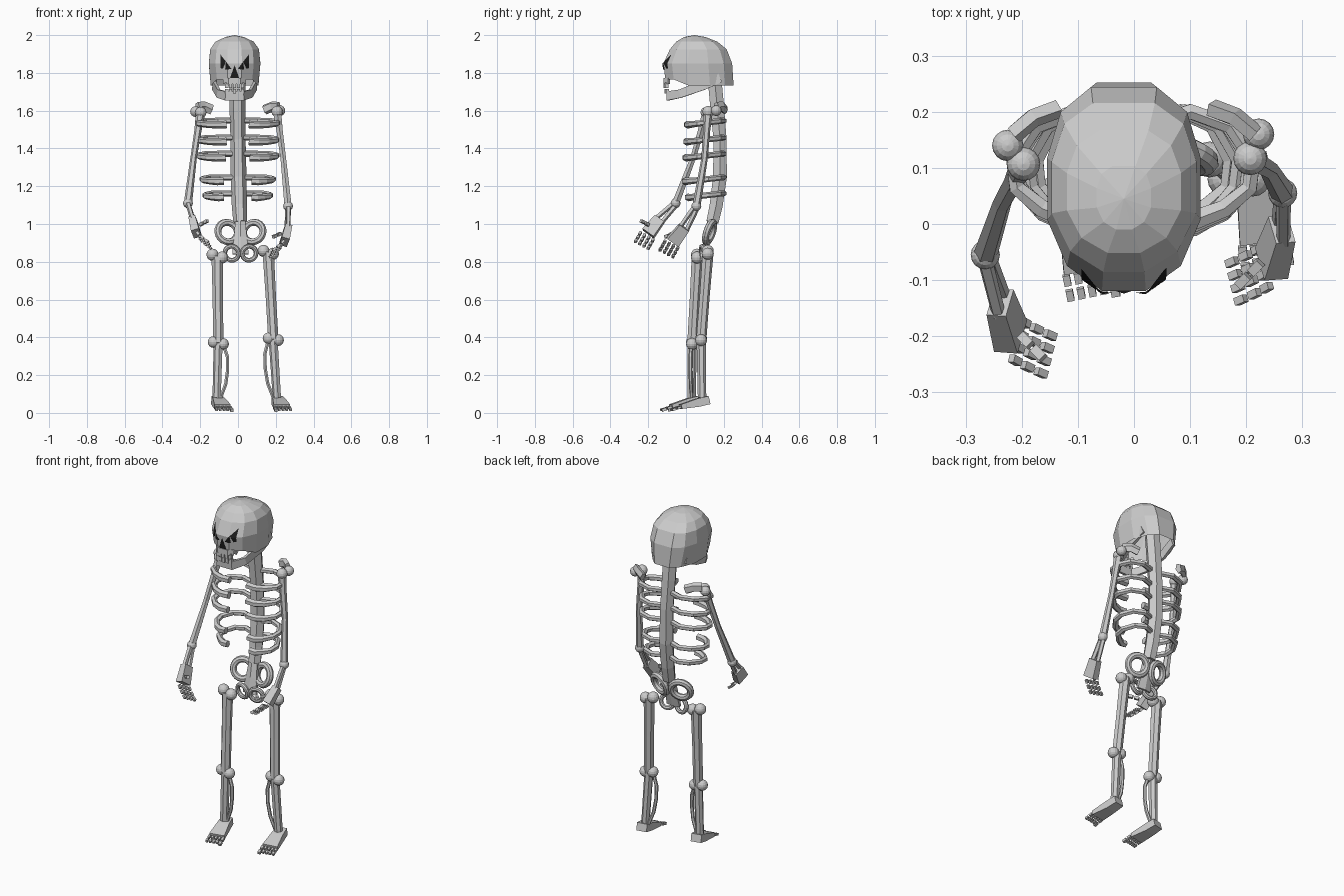
import bpy, bmesh
from math import sin, cos, pi, sqrt
from mathutils import Vector as V
from mathutils.bvhtree import BVHTree

if "Cube" in bpy.data.objects:
    bpy.data.objects.remove(bpy.data.objects["Cube"])


def finish(name, bm, mat=None):
    bmesh.ops.recalc_face_normals(bm, faces=bm.faces)
    me = bpy.data.meshes.new(name)
    bm.to_mesh(me)
    bm.free()
    ob = bpy.data.objects.new(name, me)
    bpy.context.collection.objects.link(ob)
    if mat:
        me.materials.append(mat)
    return ob


def tube(name, pts, radii, sides=6, ref=None):
    """Sweep a polygon along points; a radius may be a number or (across, along ref)."""
    pts = [V(p) for p in pts]
    n = len(pts)
    if not isinstance(radii, list):
        radii = [radii] * n
    tang = [(pts[min(i + 1, n - 1)] - pts[max(i - 1, 0)]).normalized() for i in range(n)]
    if ref is None:
        k = min(range(3), key=lambda a: sum(abs(t[a]) for t in tang))
        ref = [1.0 if a == k else 0.0 for a in range(3)]
    ref = V(ref)
    f = sqrt(2) if sides == 4 else 1
    bm = bmesh.new()
    rings = []
    for p, t, r in zip(pts, tang, radii):
        a, b = r if isinstance(r, tuple) else (r, r)
        s = t.cross(ref).normalized()
        u = s.cross(t)
        rings.append([bm.verts.new(p + s * (a * f * cos(2 * pi * (j + .5) / sides))
                                   + u * (b * f * sin(2 * pi * (j + .5) / sides))) for j in range(sides)])
    for r0, r1 in zip(rings, rings[1:]):
        for j in range(sides):
            k = (j + 1) % sides
            bm.faces.new((r0[j], r0[k], r1[k], r1[j]))
    bm.faces.new(rings[0])
    bm.faces.new(rings[-1])
    return finish(name, bm)


def ball(name, loc, r=.03):
    bpy.ops.mesh.primitive_uv_sphere_add(segments=16, ring_count=8, radius=r, location=loc)
    bpy.context.object.name = name


def ring(name, loc, outer, inner, tilt, turn):
    bpy.ops.mesh.primitive_torus_add(major_segments=20, minor_segments=8, location=loc,
                                     major_radius=(outer + inner) / 2, minor_radius=(outer - inner) / 2,
                                     rotation=(pi / 2 + tilt, 0, turn))
    bpy.context.object.name = name


def digit(name, start, direction, bend, steps, size, gap):
    """Chain of small separate blocks that curls along the bend vector."""
    p, d = V(start), V(direction).normalized()
    for i in range(steps):
        q = p + d * size * 1.7
        tube(f"{name}_{i + 1}", [p, q], size * .55, 4)
        d = (d + V(bend)).normalized()
        p = q + d * gap


dark = bpy.data.materials.new("socket_dark")
dark.diffuse_color = (.012, .012, .012, 1)
dark.use_nodes = True
dark.node_tree.nodes["Principled BSDF"].inputs["Base Color"].default_value = dark.diffuse_color
CX = -.018

# Cranium: hollow shell lofted from twelve-sided rings
bm = bmesh.new()
levels = [(1.99, .05, -.012, .105), (1.965, .105, -.055, .17), (1.925, .133, -.09, .22),
          (1.85, .141, -.125, .25), (1.74, .137, -.115, .258)]
prev = None
for z, hw, yf, yb in levels:
    cur = []
    for j in range(12):
        a = 2 * pi * (j + .5) / 12
        c, s = cos(a), sin(a)
        e = .65 if s > 0 else .95
        x = min(abs(c) ** e, .97) * (1 if c > 0 else -1) * hw
        y = (yf + yb) / 2 + (yb - yf) / 2 * abs(s) ** .9 * (1 if s > 0 else -1)
        if z == 1.74:
            x *= .85 if s > .3 else .95
            z2 = z + (.025 if s < -.3 else -.008)
        else:
            z2 = z
        cur.append(bm.verts.new((CX + x, y, z2)))
    if prev is None:
        top = bm.verts.new((CX, .045, 2.0))
        for j in range(12):
            bm.faces.new((top, cur[j], cur[(j + 1) % 12]))
    else:
        for j in range(12):
            k = (j + 1) % 12
            bm.faces.new((prev[j], cur[j], cur[k], prev[k]))
    prev = cur
bm.normal_update()
tree = BVHTree.FromBMesh(bm)
cranium = finish("cranium", bm)


# Eye sockets and nose laid on the face
def patch(name, pts):
    bm = bmesh.new()
    bm.faces.new([bm.verts.new((CX + x, -1, z)) for x, z in pts])
    bmesh.ops.subdivide_edges(bm, edges=bm.edges[:], cuts=9, use_grid_fill=True)
    for v in bm.verts:
        hit = tree.ray_cast(v.co, V((0, 1, 0)))[0]
        v.co = (hit or V((v.co.x, -.1, v.co.z))) + V((0, -.006, 0))
    finish(name, bm, dark)


for s in (-1, 1):
    patch("eye_socket", [(s * .076, 1.898), (s * .046, 1.86), (s * .062, 1.822), (s * .075, 1.825)])
    patch("eye_socket_inner", [(s * .046, 1.86), (s * .016, 1.82), (s * .05, 1.818)])
patch("nose_hole", [(0, 1.84), (.026, 1.768), (-.026, 1.768)])

# Upper jaw, teeth and lower jaw
tube("upper_jaw", [(CX - .055, -.09, 1.757), (CX - .03, -.112, 1.757), (CX + .03, -.112, 1.757),
                   (CX + .055, -.09, 1.757)], (.008, .016), 4, (0, 0, 1))
for i in range(5):
    x = (i - 2) * .021
    y = -.11 + abs(i - 2) * .004
    tube("upper_tooth", [(CX + x, y, 1.75), (CX + x, y, 1.72)], .0085, 4)
    tube("lower_tooth", [(CX + x, y + .004, 1.716), (CX + x, y + .004, 1.69)], .0085, 4)
jaw = [(.105, .18, 1.775), (.11, .09, 1.735), (.085, -.03, 1.69), (.045, -.097, 1.678)]
tube("lower_jaw", [(CX - x, y, z) for x, y, z in jaw] + [(CX + x, y, z) for x, y, z in reversed(jaw)],
     [(.008, h) for h in (.026, .026, .022, .024, .024, .022, .026, .026)], 4, (0, 0, 1))

# Spine
tube("spine", [(-.003, .15, 1.78), (-.003, .165, 1.62), (0, .18, 1.45), (.003, .18, 1.25),
               (.007, .16, 1.1), (.012, .14, 1.01)], [.042, .042, .04, .042, .04, .037], 6)
tube("sacrum", [(.012, .135, 1.02), (.013, .115, .93), (.013, .095, .84)],
     [(.03, .022), (.04, .02), (.05, .015)], 6, (0, 1, 0))

# Ribs: five open hoops on each side
for z, w, inner, yf in [(1.535, .2, .045, .008), (1.445, .195, .045, .003), (1.36, .195, .05, 0),
                        (1.235, .175, .06, -.005), (1.15, .16, .06, .012)]:
    for s, dx in ((-1, -.015), (1, .012)):
        path = [(0, .17, .012), (.45, .2, .012), (.8, .175, .01), (1, .115, .003), (.97, .065, -.003)]
        pts = [(dx + s * w * a, y, z + h) for a, y, h in path]
        pts += [(dx + s * w * .75, yf + .02, z - .008), (dx + s * (w * .4 + inner * .4), yf, z - .01),
                (dx + s * inner, yf, z - .008)]
        tube("rib", pts, [.016] * 5 + [.018, .02, .02], 6)

# Shoulders and arms: side, shoulder, elbow, wrist, knuckle centre
arms = [(-1, (-.225, .14, 1.595), (-.197, .107, 1.59), (-.265, -.055, 1.11), (-.237, -.145, 1.02), (-.22, -.2, .95)),
        (1, (.222, .16, 1.6), (.207, .117, 1.595), (.265, .055, 1.095), (.262, -.015, .975), (.245, -.07, .905))]
for s, sh, sh2, el, wr, kn in arms:
    ball("shoulder_joint", sh, .028)
    ball("shoulder_joint", sh2, .03)
    tube("shoulder_blade", [(s * .14, .205, 1.605), (s * .18, .19, 1.622), (s * .215, .16, 1.62)],
         [(.018, .028)] * 3, 5)
    a, b = V(sh2), V(el)
    m = a.lerp(b, .5) + V((s * .004, .012, 0))
    tube("upper_arm", [a, a.lerp(m, .4), m, b], [.025, .019, .017, .022], 6)
    ball("elbow_joint", el, .026)
    ax = V((.2 * -s, .85, -.45)).normalized()
    for k in (-1, 1):
        tube("forearm", [b + ax * k * .008, V(wr) + ax * k * .02], [.014, .013], 5)
    w, kv = V(wr), V(kn)
    tube("palm", [w + (w - kv) * .1, kv], [(.018, .03), (.022, .037)], 4, ax)
    d = V((-s * .7, -.4, -.75))
    for i in range(4):
        digit(f"finger_{i + 1}", kv + ax * (i - 1.5) * .026 + d * .014, d, (-s * .2, -.05, -.05), 3, .0125, .011)
    digit("thumb", w.lerp(kv, .35) + V((-s * .03, -.035, 0)),
          (-s * .6, -.6, .35 if s < 0 else -.3), (-s * .1, -.1, 0), 2, .015, .009)

# Pelvis rings
for s in (-1, 1):
    ring("upper_pelvis", (.013 + s * .068, .125, .957), .073, .035, -.3, -s * .3)
    ring("lower_pelvis", (.013 + s * .046, .09, .845), .05, .025, .15, s * .2)

# Legs: side, hip, knee, ankle, toe base
legs = [(-1, (-.11, .058, .83), (-.104, .032, .37), (-.112, .03, .08), (-.082, -.08, .033)),
        (1, (.16, .115, .85), (.187, .08, .39), (.207, .085, .08), (.232, -.03, .033))]
for s, hip, knee, ankle, toe in legs:
    h, k, a, t = V(hip), V(knee), V(ankle), V(toe)
    for d in (-.025, .025):
        ball("hip_joint", h + V((d, 0, -d * .3)), .032)
        ball("knee_joint", k + V((d, 0, -.005 if d > 0 else .005)), .031)
    tube("thigh_bone", [h, h.lerp(k, .5), k], [.031, .028, .028], 7)
    tube("shin_bone", [k, a], [.025, .023], 7)
    tube("thin_shin_bone", [k + V((-s * .03, -.005, -.02)), k.lerp(a, .25) + V((-s * .05, -.008, 0)),
                            k.lerp(a, .5) + V((-s * .053, -.008, 0)), k.lerp(a, .75) + V((-s * .045, -.005, 0)),
                            a + V((-s * .02, 0, 0))], .01, 6)
    heel = V((a.x, a.y + .035, .068))
    tube("foot", [heel, heel.lerp(t, .4), t], [(.03, .022), (.034, .022), (.044, .012)], 4, (0, 0, 1))
    out = (t - heel).normalized()
    across = V((-out.y, out.x, 0)).normalized()
    for i in range(5):
        digit(f"toe_{i + 1}", t + across * (i - 2) * .02 + V((0, -.003, -.003)), (out.x, out.y, -.28),
              (0, 0, -.05), 2, .014 if i == (2 - 2 * s) else .0115, .009)
